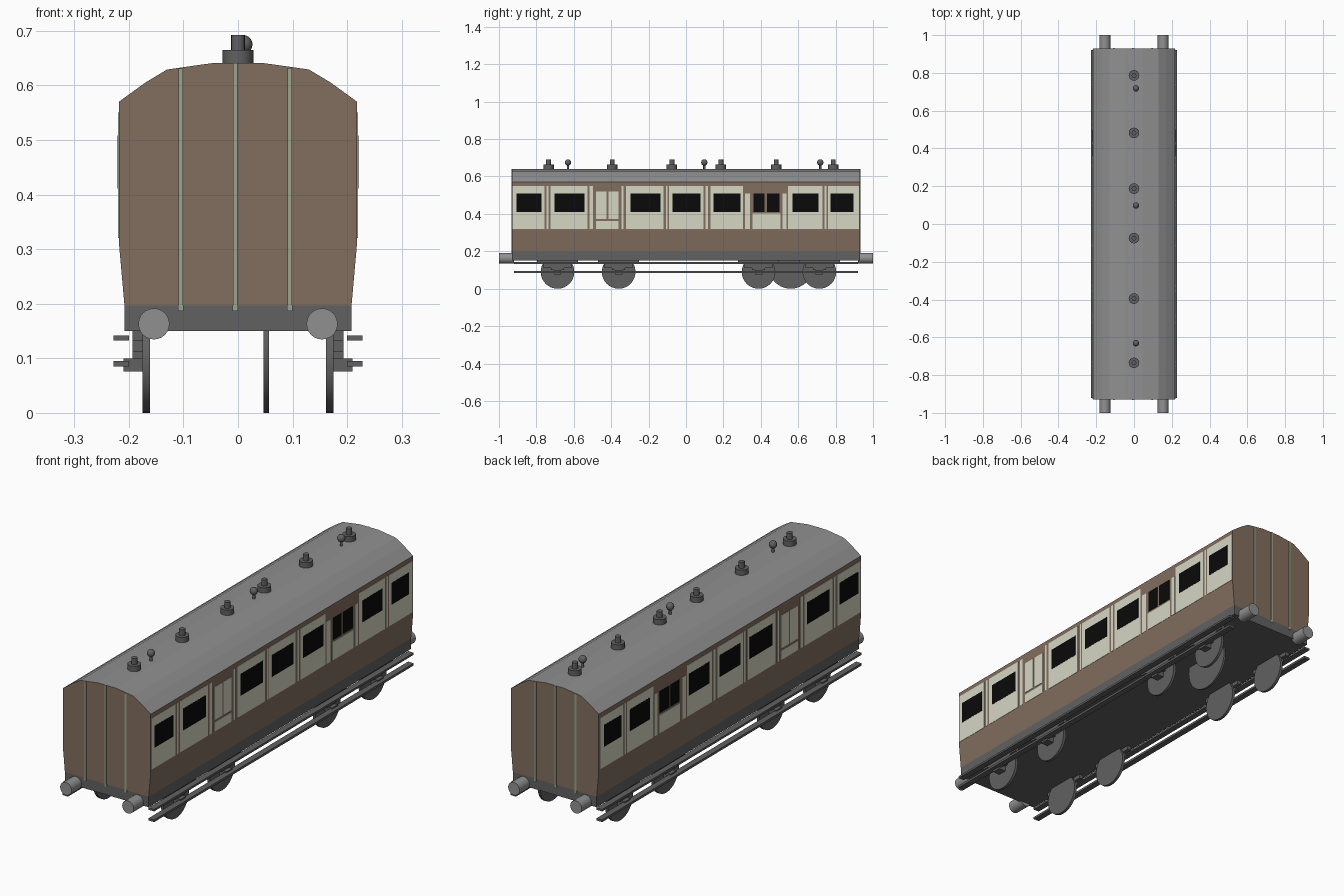
import bpy, bmesh, math
from mathutils import Matrix, Vector

if "Cube" in bpy.data.objects:
    bpy.data.objects.remove(bpy.data.objects["Cube"])


def material(name, r, g, b):
    m = bpy.data.materials.new(name)
    m.diffuse_color = (r, g, b, 1)
    m.use_nodes = True
    m.node_tree.nodes["Principled BSDF"].inputs["Base Color"].default_value = m.diffuse_color
    return m


BROWN = material("brown paint", 0.225, 0.156, 0.113)
CREAM = material("cream paint", 0.67, 0.68, 0.55)
GLASS = material("black glass", 0.003, 0.003, 0.003)
ROOF = material("roof grey", 0.28, 0.28, 0.28)
DARK = material("dark grey iron", 0.12, 0.12, 0.12)
TRIM = material("pale green trim", 0.33, 0.37, 0.27)


def finish(name, bm, *mats):
    bmesh.ops.recalc_face_normals(bm, faces=bm.faces)
    me = bpy.data.meshes.new(name)
    bm.to_mesh(me)
    bm.free()
    for m in mats:
        me.materials.append(m)
    ob = bpy.data.objects.new(name, me)
    bpy.context.collection.objects.link(ob)
    return ob


def box(bm, x0, x1, y0, y1, z0, z1):
    mid = Vector((x0 + x1, y0 + y1, z0 + z1)) / 2
    size = Matrix.Diagonal((x1 - x0, y1 - y0, z1 - z0, 1))
    bmesh.ops.create_cube(bm, size=1, matrix=Matrix.Translation(mid) @ size)


def side_boxes(name, mat, boxes):
    """Boxes on the right side, mirrored to the left."""
    bm = bmesh.new()
    for x0, x1, y0, y1, z0, z1 in boxes:
        box(bm, x0, x1, y0, y1, z0, z1)
        box(bm, -x1, -x0, y0, y1, z0, z1)
    return finish(name, bm, mat)


def cylinder(bm, center, radius, depth, axis='Z', sides=16):
    rot = {'X': Matrix.Rotation(math.pi / 2, 4, 'Y'),
           'Y': Matrix.Rotation(math.pi / 2, 4, 'X'),
           'Z': Matrix.Identity(4)}[axis]
    bmesh.ops.create_cone(bm, cap_ends=True, segments=sides, radius1=radius,
                          radius2=radius, depth=depth,
                          matrix=Matrix.Translation(center) @ rot)


def smooth(ob):
    bpy.ops.object.select_all(action='DESELECT')
    ob.select_set(True)
    bpy.context.view_layer.objects.active = ob
    bpy.ops.object.shade_smooth_by_angle(angle=math.radians(40))


# Body: cross-section extruded along the length, roof chosen by face direction
half = [(0.208, 0.197), (0.218, 0.31), (0.218, 0.57), (0.17, 0.605),
        (0.13, 0.629), (0.045, 0.641)]
profile = half + [(-x, z) for x, z in reversed(half)]
bm = bmesh.new()
face = bm.faces.new([bm.verts.new((x, -0.93, z)) for x, z in profile])
ext = bmesh.ops.extrude_face_region(bm, geom=[face], use_keep_orig=True)
bmesh.ops.translate(bm, vec=(0, 1.86, 0),
                    verts=[v for v in ext['geom'] if isinstance(v, bmesh.types.BMVert)])
bmesh.ops.recalc_face_normals(bm, faces=bm.faces)
for f in bm.faces:
    f.material_index = 1 if f.normal.z > 0.2 else 0
finish("coach_body", bm, BROWN, ROOF)

# Underframe
bm = bmesh.new()
box(bm, -0.208, 0.208, -0.93, 0.93, 0.15, 0.197)
finish("underframe", bm, DARK)

# Cream side panels (y0, y1), full height, with slim strips between them
LOW, TOP = 0.32, 0.55
full = [(-0.927, -0.757), (-0.745, -0.736), (-0.724, -0.527), (-0.515, -0.498),
        (-0.345, -0.334), (-0.321, -0.121), (-0.107, -0.099), (-0.092, 0.094),
        (0.104, 0.118), (0.13, 0.305), (0.545, 0.73), (0.74, 0.75), (0.758, 0.924)]
panels = [(a, b, LOW, TOP) for a, b in full]
# Luggage door and the panels around the paired window
panels += [(-0.48, -0.36, LOW, 0.362), (-0.48, -0.425, 0.372, 0.52),
           (-0.415, -0.36, 0.372, 0.52), (0.315, 0.343, LOW, 0.51),
           (0.355, 0.505, LOW, 0.402), (0.515, 0.537, LOW, 0.51)]
side_boxes("cream_panel", CREAM, [(0.214, 0.2195, *p) for p in panels])

# Windows
windows = [(-0.906, -0.773), (-0.703, -0.543), (-0.297, -0.137), (-0.072, 0.077),
           (0.147, 0.291), (0.361, 0.42), (0.433, 0.5), (0.57, 0.709), (0.773, 0.896)]
side_boxes("window", GLASS, [(0.215, 0.2205, a, b, 0.411, 0.508) for a, b in windows])

# Vertical trim strips on both ends
bm = bmesh.new()
for s in (-1, 1):
    for x, top in ((-0.105, 0.631), (-0.005, 0.641), (0.095, 0.632)):
        y0, y1 = sorted((s * 0.928, s * 0.933))
        box(bm, x - 0.004, x + 0.004, y0, y1, 0.198, top)
        box(bm, x - 0.005, x + 0.005, y0, y1, 0.187, 0.198)
finish("end_trim", bm, TRIM)

# Buffers
bm = bmesh.new()
for x in (-0.154, 0.154):
    for s in (-1, 1):
        cylinder(bm, (x, s * 0.96, 0.163), 0.0285, 0.08, 'Y', 24)
smooth(finish("buffer", bm, ROOF))

# Wheels, plus the larger single disc under the middle
AXLES = (-0.687, -0.36, 0.388, 0.713)
bm = bmesh.new()
for y in AXLES:
    for s in (-1, 1):
        cylinder(bm, (s * 0.168, y, 0.09), 0.09, 0.013, 'X', 32)
cylinder(bm, (0.052, 0.56, 0.12), 0.12, 0.01, 'X', 32)
smooth(finish("wheel", bm, DARK))

# Leaf springs and axle boxes
gear = []
for y in AXLES:
    gear += [(0.174, 0.193, y - 0.11, y + 0.11, 0.132, 0.15),
             (0.174, 0.193, y - 0.075, y + 0.075, 0.112, 0.132),
             (0.174, 0.193, y - 0.035, y + 0.035, 0.1, 0.112),
             (0.174, 0.21, y - 0.02, y + 0.02, 0.076, 0.1)]
side_boxes("spring_and_axle_box", DARK, gear)

# Running boards
side_boxes("footboard", DARK, [(0.2, 0.228, -0.92, 0.92, 0.133, 0.142),
                               (0.2, 0.228, -0.92, 0.92, 0.085, 0.095)])

# Roof ventilators
bm = bmesh.new()
for y in (-0.735, -0.395, -0.075, 0.187, 0.482, 0.787):
    cylinder(bm, (0, y, 0.65), 0.028, 0.03)
    cylinder(bm, (0, y, 0.677), 0.0125, 0.03)
smooth(finish("roof_vent", bm, DARK))

# Roof lamps on thin stems
bm = bmesh.new()
for y in (-0.631, 0.098, 0.718):
    cylinder(bm, (0.01, y, 0.65), 0.006, 0.04, sides=10)
    bmesh.ops.create_uvsphere(bm, u_segments=14, v_segments=10, radius=0.017,
                              matrix=Matrix.Translation((0.01, y, 0.675)))
smooth(finish("roof_lamp", bm, DARK))
